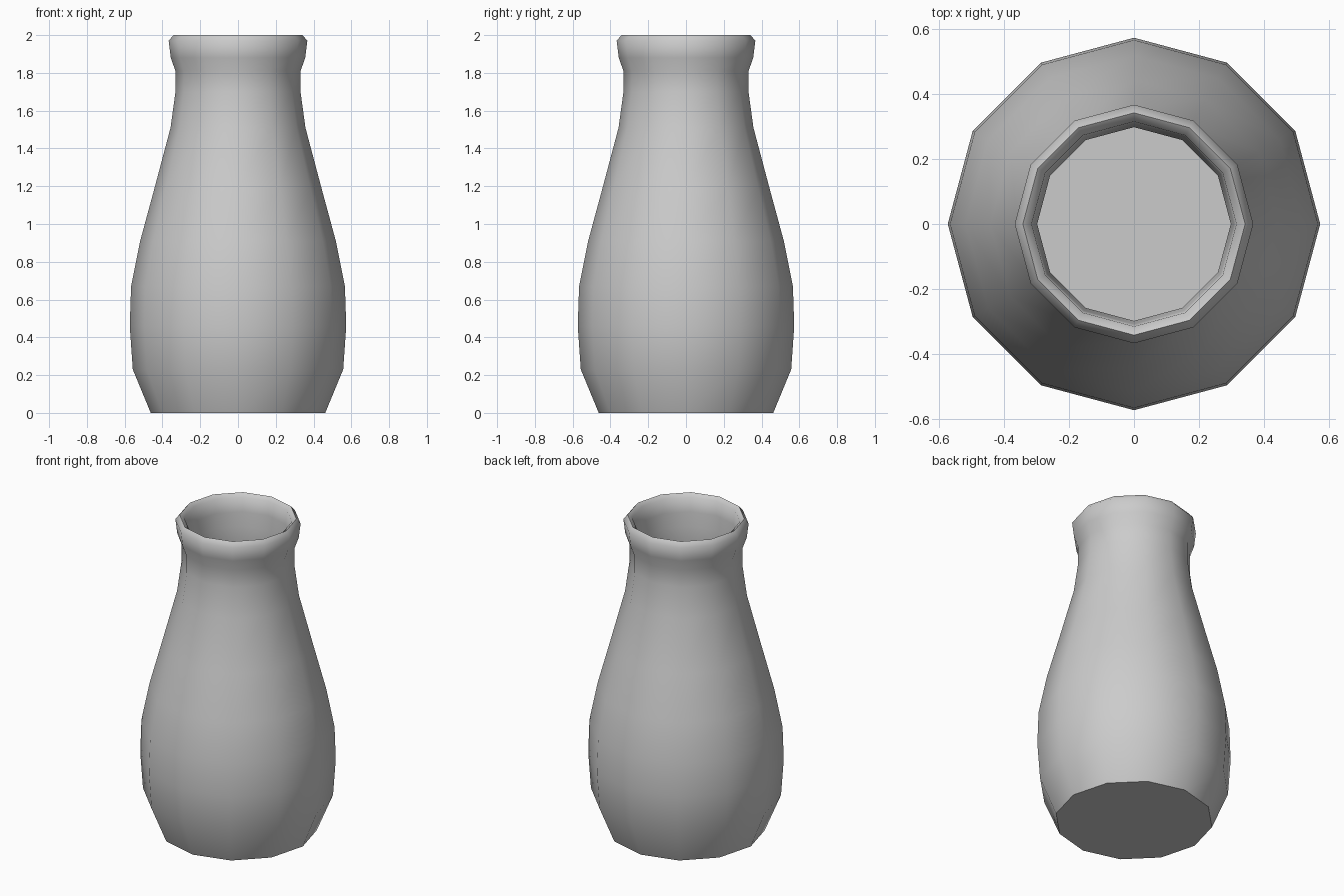
import bpy, bmesh, math

if "Cube" in bpy.data.objects:
    bpy.data.objects.remove(bpy.data.objects["Cube"])

SIDES = 12

# Half profile (radius, height): outside, rolled lip, then inside down to the floor
profile = [
    (0.462, 0.0), (0.557, 0.23), (0.573, 0.46), (0.566, 0.67), (0.518, 0.91),
    (0.442, 1.19), (0.357, 1.51), (0.331, 1.70), (0.331, 1.81), (0.356, 1.88),
    (0.367, 1.97), (0.342, 2.0), (0.315, 1.98), (0.308, 1.89), (0.298, 1.80),
    (0.298, 1.70), (0.322, 1.51), (0.405, 1.19), (0.48, 0.91), (0.528, 0.67),
    (0.535, 0.46), (0.52, 0.23), (0.44, 0.04),
]


def lathe(name, points, sides):
    """Revolve a half profile around z and close both ends."""
    bm = bmesh.new()
    rings = []
    for r, z in points:
        rings.append([bm.verts.new((r * math.cos(2 * math.pi * i / sides),
                                    r * math.sin(2 * math.pi * i / sides), z))
                      for i in range(sides)])
    for a, b in zip(rings, rings[1:]):
        for i in range(sides):
            j = (i + 1) % sides
            bm.faces.new((a[i], a[j], b[j], b[i]))
    bm.faces.new(rings[0][::-1])   # underside
    bm.faces.new(rings[-1])        # inner floor
    bmesh.ops.recalc_face_normals(bm, faces=bm.faces)
    mesh = bpy.data.meshes.new(name)
    bm.to_mesh(mesh)
    bm.free()
    obj = bpy.data.objects.new(name, mesh)
    bpy.context.collection.objects.link(obj)
    return obj


# Vase body
vase = lathe("vase", profile, SIDES)
bpy.context.view_layer.objects.active = vase
vase.select_set(True)
bpy.ops.object.shade_smooth_by_angle(angle=math.radians(60))
